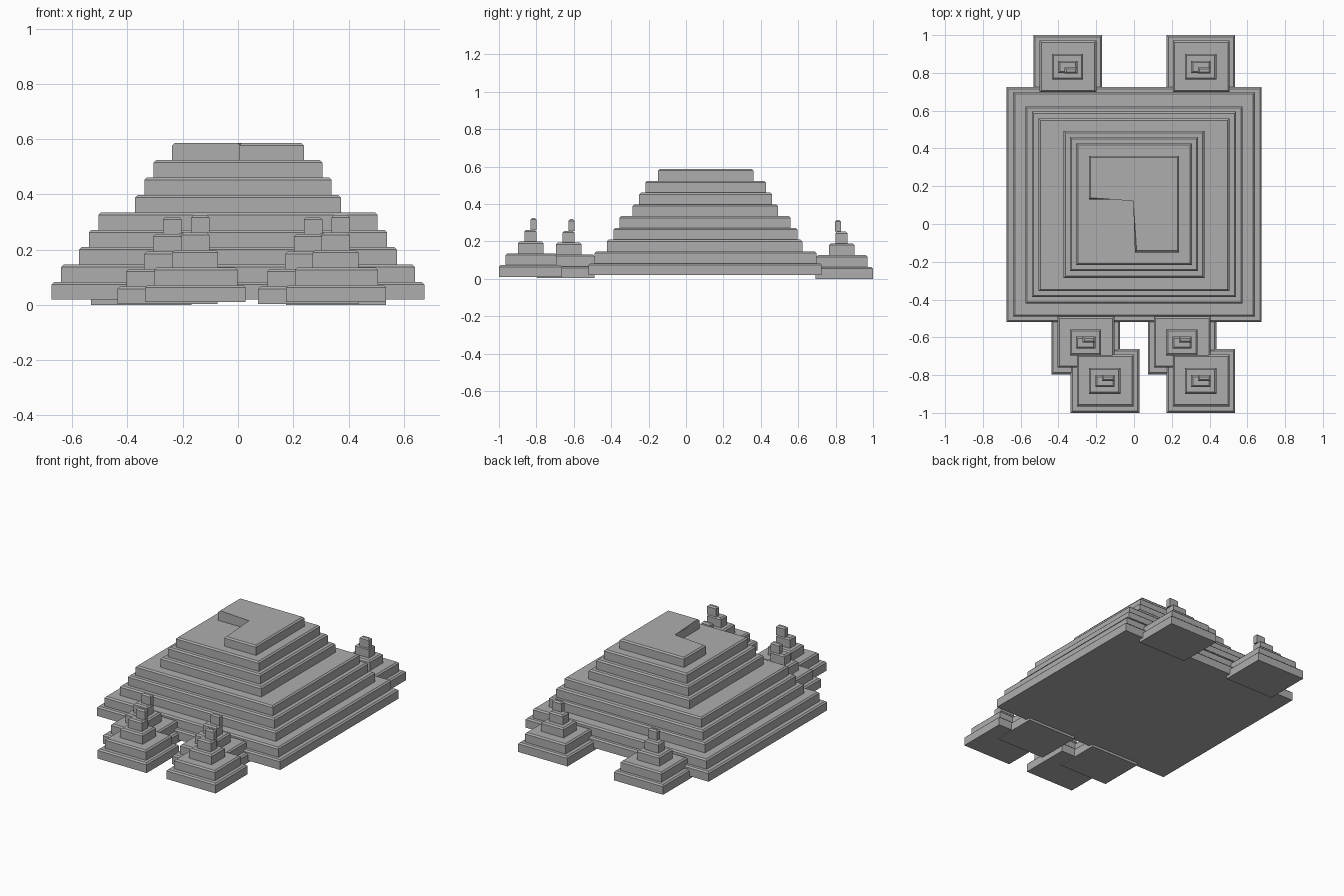
import bpy
import bmesh

if "Cube" in bpy.data.objects:
    bpy.data.objects.remove(bpy.data.objects["Cube"])

stone = bpy.data.materials.new("grey stone")
stone.diffuse_color = (0.42, 0.42, 0.42, 1)
stone.use_nodes = True
stone.node_tree.nodes["Principled BSDF"].inputs["Base Color"].default_value = stone.diffuse_color
STEP = 0.063      # height of every terrace
CHAMFER = 0.009   # bevel along the top rim


def slab(bm, outline, z0, z1):
    """Add a flat slab with a chamfered top rim."""
    bottom = [bm.verts.new((x, y, z0)) for x, y in outline]
    base = bm.faces.new(bottom)
    base.normal_flip()
    top = [bm.verts.new((x, y, z1)) for x, y in outline]
    bm.faces.new(top)
    n = len(outline)
    for i in range(n):
        j = (i + 1) % n
        bm.faces.new((bottom[i], bottom[j], top[j], top[i]))
    rim = [bm.edges.get((top[i], top[(i + 1) % n])) for i in range(n)]
    bmesh.ops.bevel(bm, geom=rim, offset=CHAMFER, segments=1,
                    profile=0.5, affect='EDGES')


def rect(x0, x1, y0, y1):
    return [(x0, y0), (x1, y0), (x1, y1), (x0, y1)]


def finish(bm, name):
    mesh = bpy.data.meshes.new(name)
    bm.to_mesh(mesh)
    bm.free()
    mesh.materials.append(stone)
    bpy.context.collection.objects.link(bpy.data.objects.new(name, mesh))


# Main terraced mound: half width, front y, back y
terraces = [
    (0.675, -0.52, 0.725), (0.64, -0.49, 0.697), (0.575, -0.422, 0.622),
    (0.54, -0.387, 0.595), (0.505, -0.355, 0.558), (0.372, -0.285, 0.492),
    (0.339, -0.25, 0.46), (0.306, -0.217, 0.427),
]
bm = bmesh.new()
z = 0.02
for half, y0, y1 in terraces:
    slab(bm, rect(-half, half, y0, y1), z, z + STEP)
    z += STEP
finish(bm, "main_mound")

# L-shaped summit with one missing quarter
bm = bmesh.new()
slab(bm, [(0.005, -0.15), (0.238, -0.15), (0.238, 0.36),
          (-0.238, 0.36), (-0.238, 0.13), (0.005, 0.13)], z, z + STEP)
finish(bm, "summit")

# Small spires: x0, x1, y0, y1 of each tier from the base corner
tiers = [
    (0.0, 0.363, 0.0, 0.337), (0.033, 0.333, 0.035, 0.308),
    (0.097, 0.263, 0.101, 0.238), (0.13, 0.232, 0.136, 0.2),
    (0.165, 0.232, 0.168, 0.2),
]


def spire(name, x, y, z, y_min=-2, y_max=2, cap_shift=0.0):
    bm = bmesh.new()
    for i, (x0, x1, y0, y1) in enumerate(tiers):
        shift = cap_shift if i == 4 else 0
        slab(bm, rect(x + x0, x + x1, max(y + y0 + shift, y_min),
                      min(y + y1 + shift, y_max)),
             z + i * STEP, z + (i + 1) * STEP)
    finish(bm, name)


spire("front_left_spire", -0.335, -1.0, 0.01)
spire("front_right_spire", 0.173, -1.0, 0.01)
spire("inner_left_spire", -0.437, -0.796, 0.004, y_max=-0.49)
spire("inner_right_spire", 0.073, -0.796, 0.004, y_max=-0.49)
spire("back_left_spire", -0.532, 0.663, 0.0, y_min=0.693, cap_shift=-0.034)
spire("back_right_spire", 0.173, 0.663, 0.0, y_min=0.693, cap_shift=-0.034)
